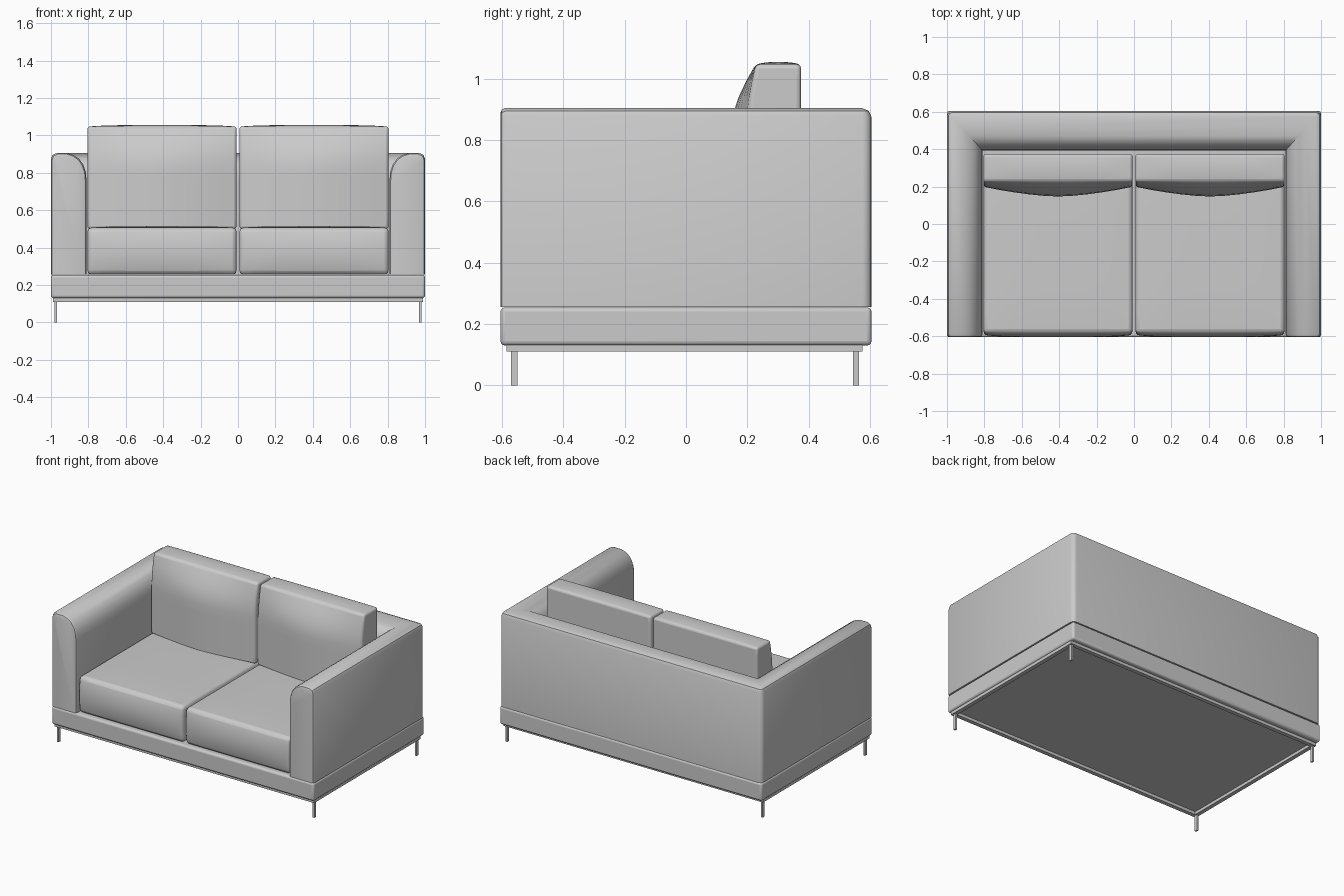
import bpy, bmesh, math

cube = bpy.data.objects.get("Cube")
if cube:
    bpy.data.objects.remove(cube)

fabric = bpy.data.materials.new("light_grey")
GREY = (0.6, 0.6, 0.6, 1)
fabric.use_nodes = True
fabric.diffuse_color = GREY
fabric.node_tree.nodes["Principled BSDF"].inputs["Base Color"].default_value = GREY


def finish(name, bm, bevel=0, smooth=True):
    bmesh.ops.recalc_face_normals(bm, faces=bm.faces)
    mesh = bpy.data.meshes.new(name)
    bm.to_mesh(mesh)
    bm.free()
    mesh.materials.append(fabric)
    ob = bpy.data.objects.new(name, mesh)
    bpy.context.collection.objects.link(ob)
    if bevel:
        mod = ob.modifiers.new("soft_edges", "BEVEL")
        mod.width, mod.segments = bevel, 3
        mod.limit_method, mod.angle_limit = "ANGLE", math.radians(50)
    if smooth:
        bpy.ops.object.select_all(action="DESELECT")
        ob.select_set(True)
        bpy.context.view_layer.objects.active = ob
        bpy.ops.object.shade_smooth_by_angle(angle=math.radians(35))
    return ob


def box(name, low, high, bevel=0, cuts=0, shape=None):
    """Box between two corners; shape moves points given in -1..1 coordinates."""
    bm = bmesh.new()
    bmesh.ops.create_cube(bm, size=2)
    if cuts:
        bmesh.ops.subdivide_edges(bm, edges=bm.edges, cuts=cuts, use_grid_fill=True)
    for v in bm.verts:
        unit = v.co.copy()
        for i in range(3):
            v.co[i] = low[i] + (high[i] - low[i]) * (unit[i] + 1) / 2
        if shape:
            shape(v.co, unit)
    return finish(name, bm, bevel, bevel > 0)


# Arms and back: one rounded section swept around a U
section = [(0, .255), (0, .875), (.008, .895), (.03, .905), (.085, .905), (.12, .895),
           (.15, .875), (.172, .845), (.186, .805), (.19, .76), (.19, .255)]
RADIUS, BACK, DEPTH = .03, .605, 1.12


def front_ring(side, y, inset):
    ring = []
    for d, z in section:
        ring.append((side * (1 - d - inset * (.095 - d) / .095), y, z - inset * (z > .5)))
    return ring


def corner_ring(side, angle):
    ring = []
    for d, z in section:
        r = max(0, RADIUS - d)
        ring.append((side * (1 - d - r * (1 - math.cos(angle))),
                     BACK - d * DEPTH - r * (1 - math.sin(angle)), z))
    return ring


def half(side):
    rings = [front_ring(side, -.605, .016), front_ring(side, -.601, .006), front_ring(side, -.588, 0)]
    return rings + [corner_ring(side, math.pi / 2 * i / 4) for i in range(5)]


bm = bmesh.new()
rings = [[bm.verts.new(p) for p in ring] for ring in half(1) + half(-1)[::-1]]
n = len(section)
for a, b in zip(rings, rings[1:]):
    for i in range(n):
        j = (i + 1) % n
        bm.faces.new((a[i], a[j], b[j], b[i]))
bm.faces.new(rings[0])
bm.faces.new(rings[-1])
bmesh.ops.remove_doubles(bm, verts=bm.verts, dist=1e-5)
finish("arms_and_back", bm)

# Upholstered base
box("base", (-1, -.605, .13), (1, .605, .254), .014)


def seat_shape(co, u):
    crown = (1 - u.x ** 4)
    if u.z > .99:
        co.z += .008 * crown * (1 - u.y ** 4)
    if u.y < -.99:
        co.y -= .022 * (1 - u.z ** 2) * (.5 + .5 * crown)


def back_shape(co, u):
    # Front leans back and bulges in the middle; top is slightly crowned
    t = (1 - u.y) / 2
    rise = min(1, (1 - u.z) * 1.25)
    bulge = math.sin(rise * math.pi / 2)
    co.y -= t * bulge * (.028 + .052 * (1 - abs(u.x) ** 1.6))
    if u.z > .99:
        co.z += .008 * (1 - u.x ** 4) * (1 - u.y ** 2)


# Seat and back cushions, mirrored
for side, label in ((1, "left"), (-1, "right")):
    x0, x1 = sorted((side * .008, side * .805))
    box(label + "_seat_cushion", (x0, -.583, .255), (x1, .375, .506), .022, 9, seat_shape)
    box(label + "_back_cushion", (x0, .227, .5), (x1, .375, 1.047), .014, 9, back_shape)

# Metal frame under the base, with four thin legs
for s, label in ((1, "left"), (-1, "right")):
    x0, x1 = sorted((s * .99, s * .962))
    box(label + "_rail", (x0, -.585, .11), (x1, .575, .132))
    for y, end in ((-.56, "front"), (.555, "back")):
        box(f"{label}_{end}_leg", (s * .975 - .006, y - .01, 0), (s * .975 + .006, y + .01, .115))
for y, label in ((-.571, "front"), (.561, "back")):
    box(label + "_rail", (-.962, y - .014, .11), (.962, y + .014, .132))
